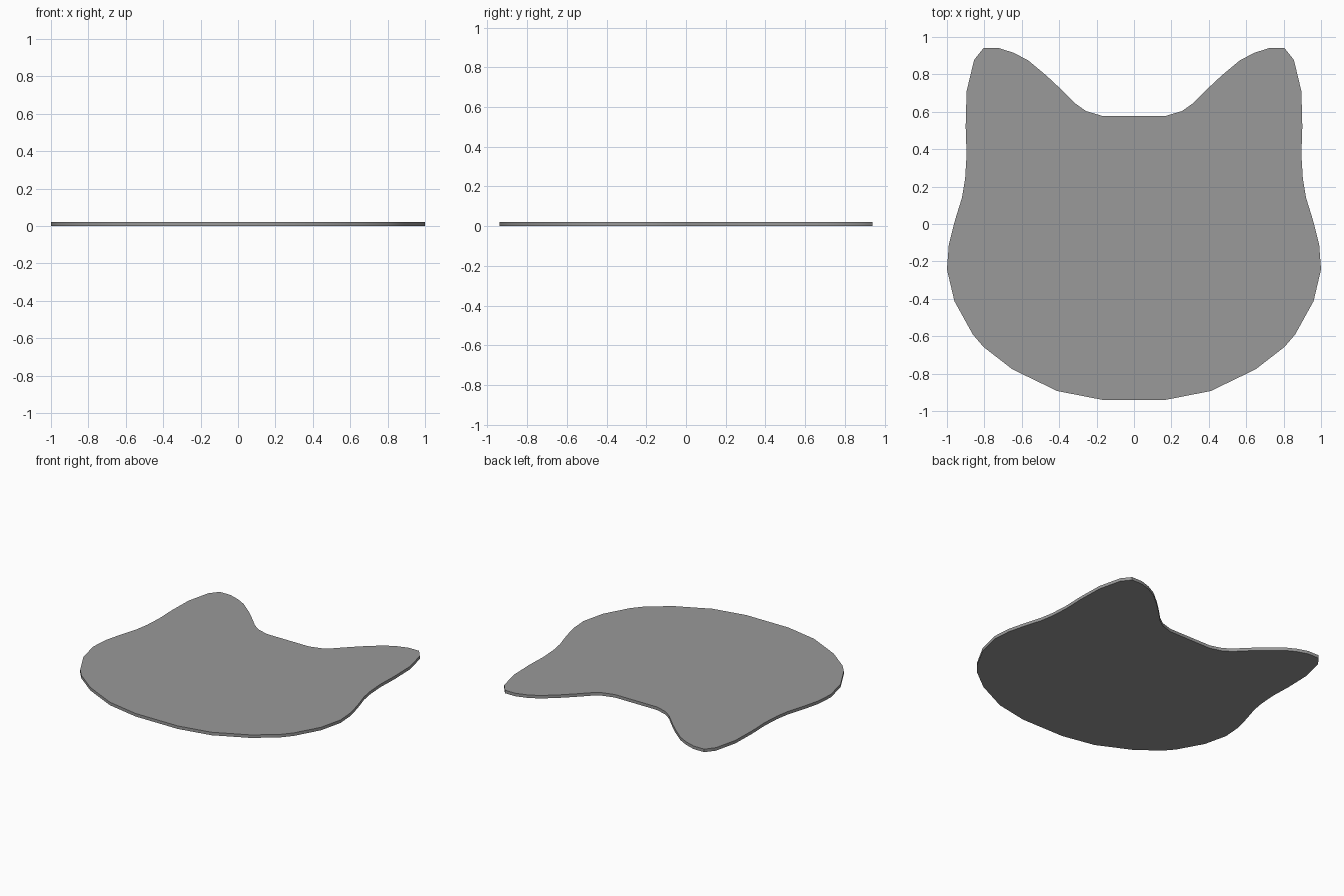
import bpy, bmesh

if "Cube" in bpy.data.objects:
    bpy.data.objects.remove(bpy.data.objects["Cube"])

THICKNESS = 0.022

# Right half of the outline, from bottom centre round to the dip between the ears
half = [
    (0.17, -0.94), (0.41, -0.893), (0.65, -0.777), (0.805, -0.657),
    (0.862, -0.59), (0.96, -0.413), (1.0, -0.243), (0.99, -0.11),
    (0.957, 0.02), (0.92, 0.14), (0.903, 0.24), (0.895, 0.37),
    (0.9, 0.52), (0.895, 0.71), (0.855, 0.877), (0.805, 0.94),
    (0.72, 0.94), (0.64, 0.914), (0.565, 0.874), (0.47, 0.795),
    (0.395, 0.725), (0.315, 0.645), (0.257, 0.604), (0.17, 0.578),
]
outline = half + [(-x, y) for x, y in reversed(half)]

# Flat plate: mirrored outline filled and extruded upwards
bm = bmesh.new()
base = bm.faces.new([bm.verts.new((x, y, 0)) for x, y in outline])
top = bmesh.ops.extrude_face_region(bm, geom=[base], use_keep_orig=True)
top_verts = [g for g in top["geom"] if isinstance(g, bmesh.types.BMVert)]
bmesh.ops.translate(bm, vec=(0, 0, THICKNESS), verts=top_verts)
bmesh.ops.recalc_face_normals(bm, faces=bm.faces)

mesh = bpy.data.meshes.new("cat_head_plate")
bm.to_mesh(mesh)
bm.free()
plate = bpy.data.objects.new("cat_head_plate", mesh)
bpy.context.collection.objects.link(plate)

# Dark grey finish
grey = bpy.data.materials.new("dark_grey")
grey.diffuse_color = (0.32, 0.32, 0.32, 1)
grey.use_nodes = True
grey.node_tree.nodes["Principled BSDF"].inputs["Base Color"].default_value = grey.diffuse_color
mesh.materials.append(grey)

# Soft rim with crisp top and bottom edges
bpy.context.view_layer.objects.active = plate
plate.select_set(True)
bpy.ops.object.shade_smooth_by_angle(angle=0.6)
